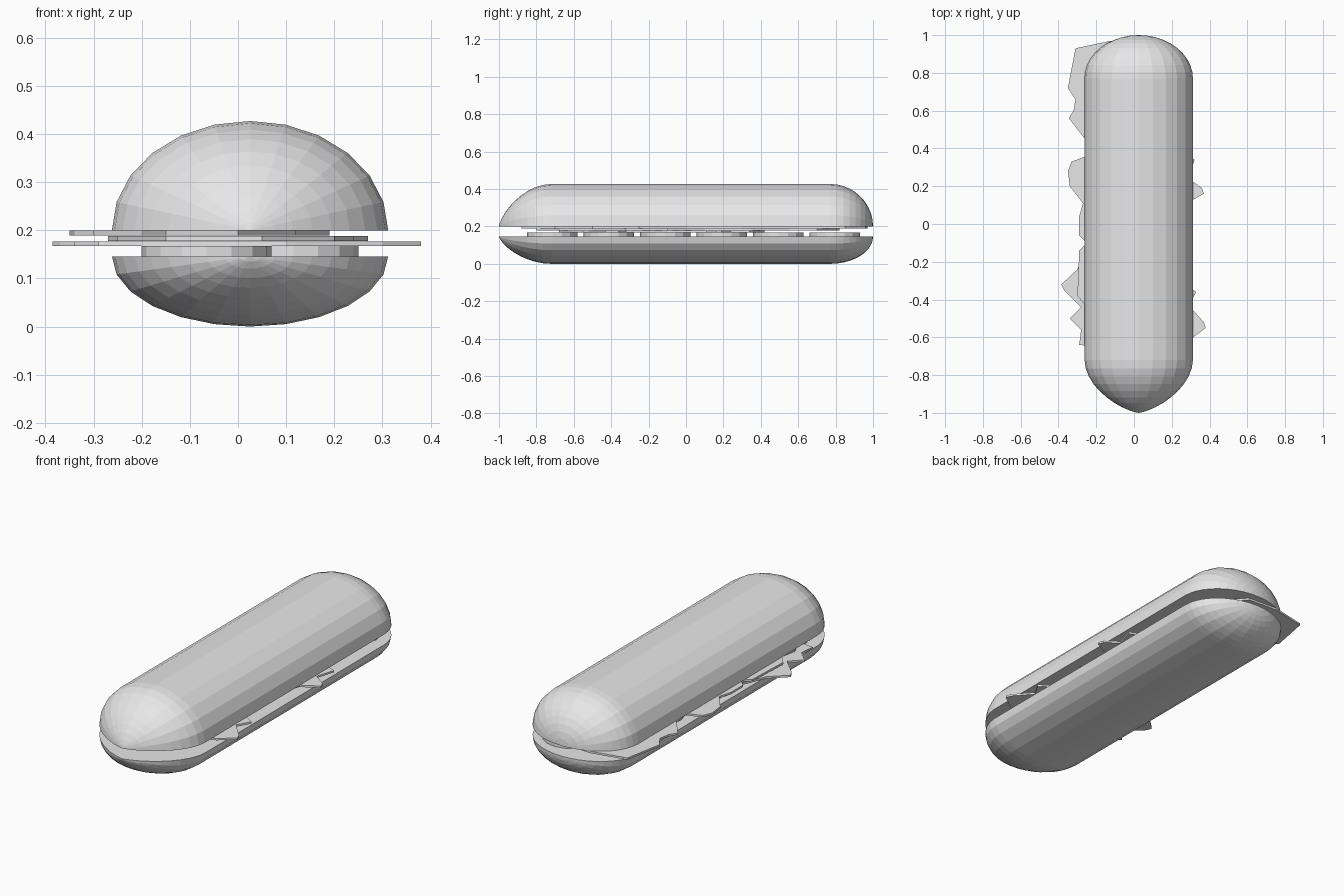
import bpy, bmesh
from math import sin, cos, pi

cube = bpy.data.objects.get("Cube")
if cube:
    bpy.data.objects.remove(cube, do_unlink=True)

grey = bpy.data.materials.new("plain_grey")
grey.use_nodes = True
grey.diffuse_color = (0.8, 0.8, 0.8, 1)
grey.node_tree.nodes["Principled BSDF"].inputs["Base Color"].default_value = (0.8, 0.8, 0.8, 1)


def finish(name, bm):
    bmesh.ops.recalc_face_normals(bm, faces=bm.faces)
    mesh = bpy.data.meshes.new(name)
    bm.to_mesh(mesh)
    bm.free()
    mesh.materials.append(grey)
    obj = bpy.data.objects.new(name, mesh)
    bpy.context.scene.collection.objects.link(obj)
    return obj


CENTER, HALF_WIDTH = 0.025, 0.287
STEPS, RINGS = 12, 10


def bun(name, base, height):
    """Half-elliptical loaf: slightly pointed front end, round back end."""
    rings = []
    for i in range(1, RINGS + 1):
        t = sin(pi / 2 * (1 - i / RINGS))
        if i == 1:
            t = 0.985
        rings.append((-0.72 - 0.28 * t, (1 - t ** 1.9) ** 0.72))
    for i in range(RINGS):
        a = pi / 2 * i / RINGS
        rings.append((0.77 + 0.23 * sin(a), cos(a)))
    bm = bmesh.new()
    loops = []
    for y, s in rings:
        loops.append([bm.verts.new((CENTER + HALF_WIDTH * s * cos(pi * k / STEPS), y,
                                    base + height * s * sin(pi * k / STEPS)))
                      for k in range(STEPS + 1)])
    for a, b in zip(loops, loops[1:]):
        for k in range(STEPS):
            bm.faces.new((a[k], a[k + 1], b[k + 1], b[k]))
    # Pointed tips
    tips = []
    for y, loop in ((-1, loops[0]), (1, loops[-1])):
        tip = bm.verts.new((CENTER, y, base))
        tips.append(tip)
        for k in range(STEPS):
            bm.faces.new((tip, loop[k], loop[k + 1]))
    # Flat cut side
    bm.faces.new([tips[0]] + [l[0] for l in loops] + [tips[1]] + [l[-1] for l in reversed(loops)])
    finish(name, bm)


def sheet(name, outline, bottom, thickness):
    """Flat slice with the given outline."""
    bm = bmesh.new()
    face = bm.faces.new([bm.verts.new((x, y, bottom)) for x, y in outline])
    top = bmesh.ops.extrude_face_region(bm, geom=[face], use_keep_orig=True)
    bmesh.ops.translate(bm, vec=(0, 0, thickness),
                        verts=[v for v in top["geom"] if isinstance(v, bmesh.types.BMVert)])
    finish(name, bm)


bun("bottom_bun", 0.146, -0.146)
bun("top_bun", 0.2, 0.227)

# Row of round slices, staggered left and right
for i in range(6):
    x = 0.115 if i % 2 else -0.065
    y = -0.715 + 0.302 * i
    sheet(f"round_slice_{i + 1}",
          [(x + 0.135 * cos(pi * k / 8), y + 0.135 * sin(pi * k / 8)) for k in range(16)],
          0.146, 0.021)

# Ragged leaves
sheet("lower_leaf", [
    (0.1, -0.68), (0.3, -0.61), (0.38, -0.55), (0.37, -0.52), (0.29, -0.43),
    (0.33, -0.36), (0.27, -0.32), (0.22, -0.1), (0.28, 0.11), (0.37, 0.16),
    (0.36, 0.19), (0.29, 0.24), (0.32, 0.34), (0.15, 0.42), (-0.15, 0.3),
    (-0.25, 0.12), (-0.24, -0.1), (-0.3, -0.24), (-0.385, -0.32), (-0.37, -0.35),
    (-0.28, -0.44), (-0.34, -0.5), (-0.28, -0.56), (-0.29, -0.64)], 0.167, 0.01)
sheet("middle_leaf", [
    (0.05, -0.8), (0.2, -0.68), (0.24, -0.5), (0.18, -0.32), (0.27, -0.1),
    (0.2, 0.1), (0.25, 0.35), (0.18, 0.55), (0.22, 0.7), (0, 0.82),
    (-0.2, 0.68), (-0.25, 0.4), (-0.2, 0.2), (-0.27, 0.05), (-0.27, -0.05),
    (-0.2, -0.3), (-0.25, -0.55), (-0.15, -0.75)], 0.178, 0.01)
sheet("upper_leaf", [
    (0, -0.88), (0.12, -0.7), (0.08, -0.5), (0.19, -0.25), (0.12, 0),
    (0.18, 0.3), (0.12, 0.6), (0.15, 0.85), (0.05, 0.96), (-0.12, 0.97),
    (-0.31, 0.93), (-0.35, 0.72), (-0.31, 0.66), (-0.32, 0.6), (-0.345, 0.56),
    (-0.26, 0.45), (-0.25, 0.36), (-0.33, 0.33), (-0.35, 0.28), (-0.34, 0.2),
    (-0.27, 0.11), (-0.29, 0.04), (-0.29, -0.06), (-0.25, -0.1), (-0.29, -0.14),
    (-0.3, -0.38), (-0.2, -0.5), (-0.15, -0.75)], 0.189, 0.01)
